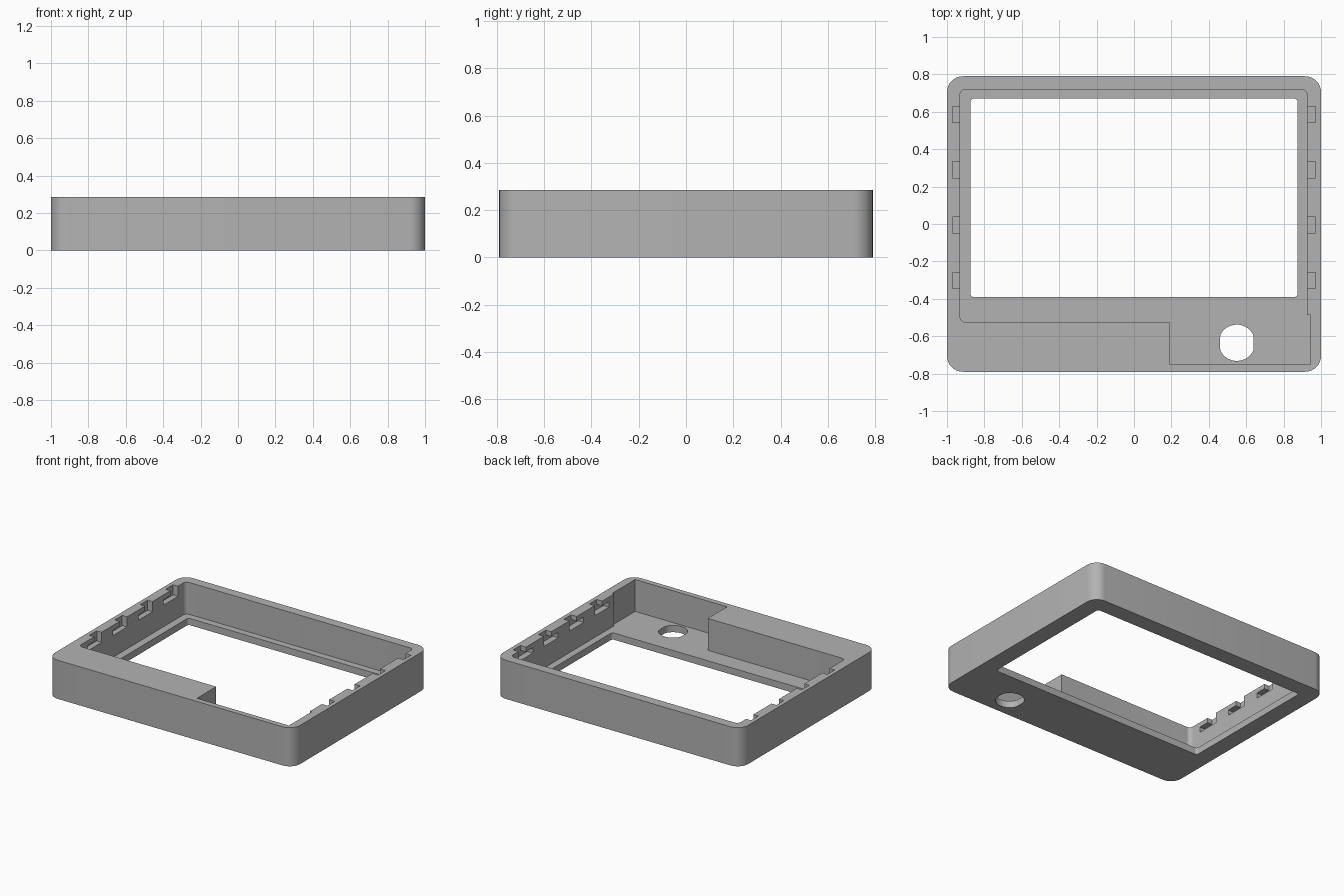
import bpy, bmesh, math
from mathutils import Vector

cube = bpy.data.objects.get("Cube")
if cube:
    bpy.data.objects.remove(cube, do_unlink=True)

grey = bpy.data.materials.new("plain grey")
grey.use_nodes = True
colour = (0.45, 0.45, 0.45, 1)
grey.diffuse_color = colour
grey.node_tree.nodes["Principled BSDF"].inputs["Base Color"].default_value = colour


def outline(corners, steps=8):
    """Round each (x, y, radius) right-angled corner of a polygon."""
    points = []
    for i, (x, y, r) in enumerate(corners):
        p = Vector((x, y))
        if r == 0:
            points.append(p)
            continue
        a = (Vector(corners[i - 1][:2]) - p).normalized() * r
        b = (Vector(corners[(i + 1) % len(corners)][:2]) - p).normalized() * r
        for k in range(steps + 1):
            t = k / steps * math.pi / 2
            points.append(p + a * (1 - math.sin(t)) + b * (1 - math.cos(t)))
    return points


def rect(x0, x1, y0, y1, r=0):
    return outline([(x0, y0, r), (x1, y0, r), (x1, y1, r), (x0, y1, r)])


def prism(name, points, z0, z1):
    bm = bmesh.new()
    face = bm.faces.new([bm.verts.new((p[0], p[1], z0)) for p in points])
    top = bmesh.ops.extrude_face_region(bm, geom=[face])["geom"]
    bmesh.ops.translate(bm, vec=(0, 0, z1 - z0),
                        verts=[v for v in top if isinstance(v, bmesh.types.BMVert)])
    bmesh.ops.recalc_face_normals(bm, faces=bm.faces)
    mesh = bpy.data.meshes.new(name)
    bm.to_mesh(mesh)
    bm.free()
    mesh.materials.append(grey)
    obj = bpy.data.objects.new(name, mesh)
    bpy.context.collection.objects.link(obj)
    return obj


def cut(body, points, z0, z1):
    cutter = prism("cutter", points, z0, z1)
    cutter.hide_render = True
    mod = body.modifiers.new("cut", 'BOOLEAN')
    mod.operation = 'DIFFERENCE'
    mod.solver = 'EXACT'
    mod.object = cutter
    bpy.context.view_layer.objects.active = body
    bpy.ops.object.modifier_apply(modifier=mod.name)
    bpy.data.objects.remove(cutter, do_unlink=True)


HEIGHT, FLOOR, ABOVE = 0.285, 0.05, 0.4

# Outer case block
case = prism("bezel_case", rect(-1, 1, -0.79, 0.79, 0.085), 0, HEIGHT)

# Main cavity with the control pocket at the front left
cut(case, outline([(-0.93, 0.72, 0.03), (-0.93, -0.525, 0.03), (0.19, -0.525, 0),
                   (0.19, -0.75, 0), (0.94, -0.75, 0), (0.94, -0.485, 0),
                   (0.925, -0.485, 0), (0.925, 0.72, 0.03)]), FLOOR, ABOVE)

# Screen window
cut(case, rect(-0.875, 0.875, -0.39, 0.67, 0.018), -0.1, 0.1)

# Button hole with flattened sides
hole = []
for k in range(32):
    t = (k + 0.5) / 32 * math.tau
    dx = max(-0.09, min(0.09, 0.098 * math.cos(t)))
    hole.append((0.55 + dx, -0.635 + 0.097 * math.sin(t)))
cut(case, hole, -0.1, 0.1)

# L-shaped clip notches along both side walls
for side in (-1, 1):
    x0, x1 = sorted((side * 0.9, side * 0.97))
    for k in range(4):
        y = -0.345 + k * 0.296
        cut(case, rect(x0, x1, y, y + 0.086), 0.21, ABOVE)
        cut(case, rect(x0, x1, y - 0.08, y + 0.04), 0.21, 0.25)

# Smooth rounded corners, crisp edges
bpy.ops.object.select_all(action='DESELECT')
case.select_set(True)
bpy.context.view_layer.objects.active = case
bpy.ops.object.shade_smooth_by_angle(angle=math.radians(30))
